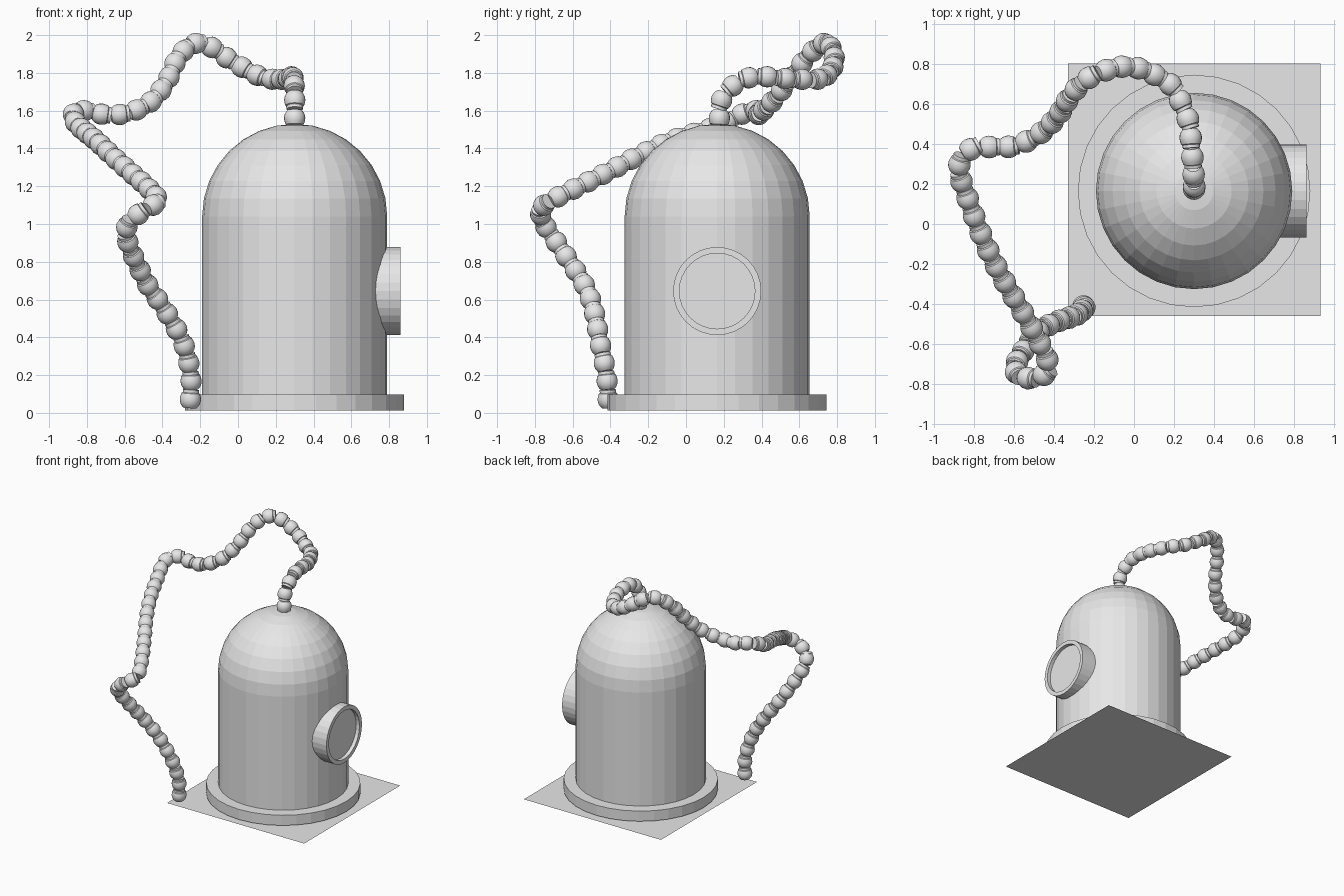
import bpy, bmesh, math
from mathutils import Vector, Matrix

if "Cube" in bpy.data.objects:
    bpy.data.objects.remove(bpy.data.objects["Cube"])

grey = bpy.data.materials.new("plain grey")
grey.diffuse_color = (0.8, 0.8, 0.8, 1)
grey.use_nodes = True
grey.node_tree.nodes["Principled BSDF"].inputs["Base Color"].default_value = grey.diffuse_color

CX, CY = 0.30, 0.165      # centre of the chamber
SIDES = 32


def finish(name, bm, matrix=None):
    mesh = bpy.data.meshes.new(name)
    if matrix is not None:
        bm.transform(matrix)
    bmesh.ops.remove_doubles(bm, verts=bm.verts, dist=1e-5)
    bmesh.ops.recalc_face_normals(bm, faces=bm.faces)
    bm.to_mesh(mesh)
    bm.free()
    mesh.materials.append(grey)
    obj = bpy.data.objects.new(name, mesh)
    bpy.context.collection.objects.link(obj)
    return obj


def lathe(bm, profile, sides, matrix=Matrix(), cap=False):
    """Spin (radius, height) points around z."""
    rings = [[bm.verts.new(matrix @ Vector((r * math.cos(math.tau * i / sides),
                                            r * math.sin(math.tau * i / sides), z)))
              for i in range(sides)] for r, z in profile]
    for a, b in zip(rings, rings[1:]):
        for i in range(sides):
            j = (i + 1) % sides
            bm.faces.new((a[i], a[j], b[j], b[i]))
    if cap:
        bm.faces.new(rings[0][::-1])
        bm.faces.new(rings[-1])


place = Matrix.Translation((CX, CY, 0))

# Ground sheet
bm = bmesh.new()
bmesh.ops.create_grid(bm, x_segments=1, y_segments=1, size=0.63)
finish("ground_sheet", bm, Matrix.Translation((CX, 0.17, 0)))

# Base flange
bm = bmesh.new()
lathe(bm, [(0.58, 0.013), (0.58, 0.098)], SIDES, cap=True)
finish("base_flange", bm, place)

# Cylindrical chamber with a hemispherical roof
R, SPRING = 0.49, 1.04
profile = [(R, 0.05)]
profile += [(R * math.cos(k * math.pi / 16), SPRING + R * math.sin(k * math.pi / 16))
            for k in range(8)]
profile.append((0.0, SPRING + R))
bm = bmesh.new()
lathe(bm, profile, SIDES)
finish("domed_chamber", bm, place)

# Round porthole with a recessed pane, facing +x
bm = bmesh.new()
lathe(bm, [(0.233, 0.38), (0.233, 0.56), (0.20, 0.56), (0.20, 0.53)], SIDES, cap=True)
finish("porthole", bm, Matrix.Translation((CX, CY, 0.645)) @ Matrix.Rotation(math.pi / 2, 4, 'Y'))

# Hose centre line, from the roof to the ground
path = [Vector(p) for p in (
    (.30, .175, 1.51), (.30, .18, 1.60), (.30, .20, 1.68), (.295, .29, 1.76),
    (.285, .40, 1.78), (.27, .52, 1.77), (.195, .68, 1.765), (.12, .735, 1.78),
    (.03, .775, 1.825), (-.06, .785, 1.88), (-.16, .76, 1.945), (-.245, .715, 1.95),
    (-.32, .635, 1.875), (-.38, .54, 1.75), (-.47, .45, 1.64), (-.595, .39, 1.585),
    (-.71, .385, 1.58), (-.82, .37, 1.60), (-.875, .28, 1.575), (-.845, .17, 1.52),
    (-.755, -.07, 1.445), (-.67, -.245, 1.365), (-.57, -.415, 1.275),
    (-.47, -.595, 1.185), (-.425, -.72, 1.12), (-.495, -.77, 1.075),
    (-.58, -.75, 1.00), (-.585, -.69, .91), (-.485, -.545, .69), (-.39, -.49, .55),
    (-.29, -.455, .37), (-.25, -.42, .19), (-.255, -.41, .025))]


def smooth_path(pts, steps=16):
    ext = [2 * pts[0] - pts[1]] + pts + [2 * pts[-1] - pts[-2]]
    out = []
    for a, b, c, d in zip(ext, ext[1:], ext[2:], ext[3:]):
        for s in range(steps):
            t = s / steps
            out.append(0.5 * (2 * b + (c - a) * t + (2 * a - 5 * b + 4 * c - d) * t * t
                              + (3 * b - a - 3 * c + d) * t ** 3))
    return out + [pts[-1]]


line = smooth_path(path)
dist = [0.0]
for p, q in zip(line, line[1:]):
    dist.append(dist[-1] + (q - p).length)


def at(s):
    s = min(max(s, 0), dist[-1])
    i = next(k for k in range(1, len(dist)) if dist[k] >= s - 1e-9)
    return line[i - 1].lerp(line[i], (s - dist[i - 1]) / (dist[i] - dist[i - 1]))


# Hose of rounded beads, each with a short collar
count = round(dist[-1] / 0.098)
step = dist[-1] / count
bead = [(.043, -.050), (.043, -.034), (.049, -.030), (.054, -.015), (.0565, .003),
        (.053, .022), (.045, .037), (.034, .048)]
bm = bmesh.new()
for n in range(count):
    s = (n + 0.5) * step
    turn = (at(s + 0.04) - at(s - 0.04)).to_track_quat('Z', 'Y').to_matrix().to_4x4()
    lathe(bm, [(r, z * step / 0.098) for r, z in bead], 20,
          Matrix.Translation(at(s)) @ turn, cap=True)
hose = finish("beaded_hose", bm)
bpy.context.view_layer.objects.active = hose
hose.select_set(True)
bpy.ops.object.shade_smooth_by_angle(angle=math.radians(30))
